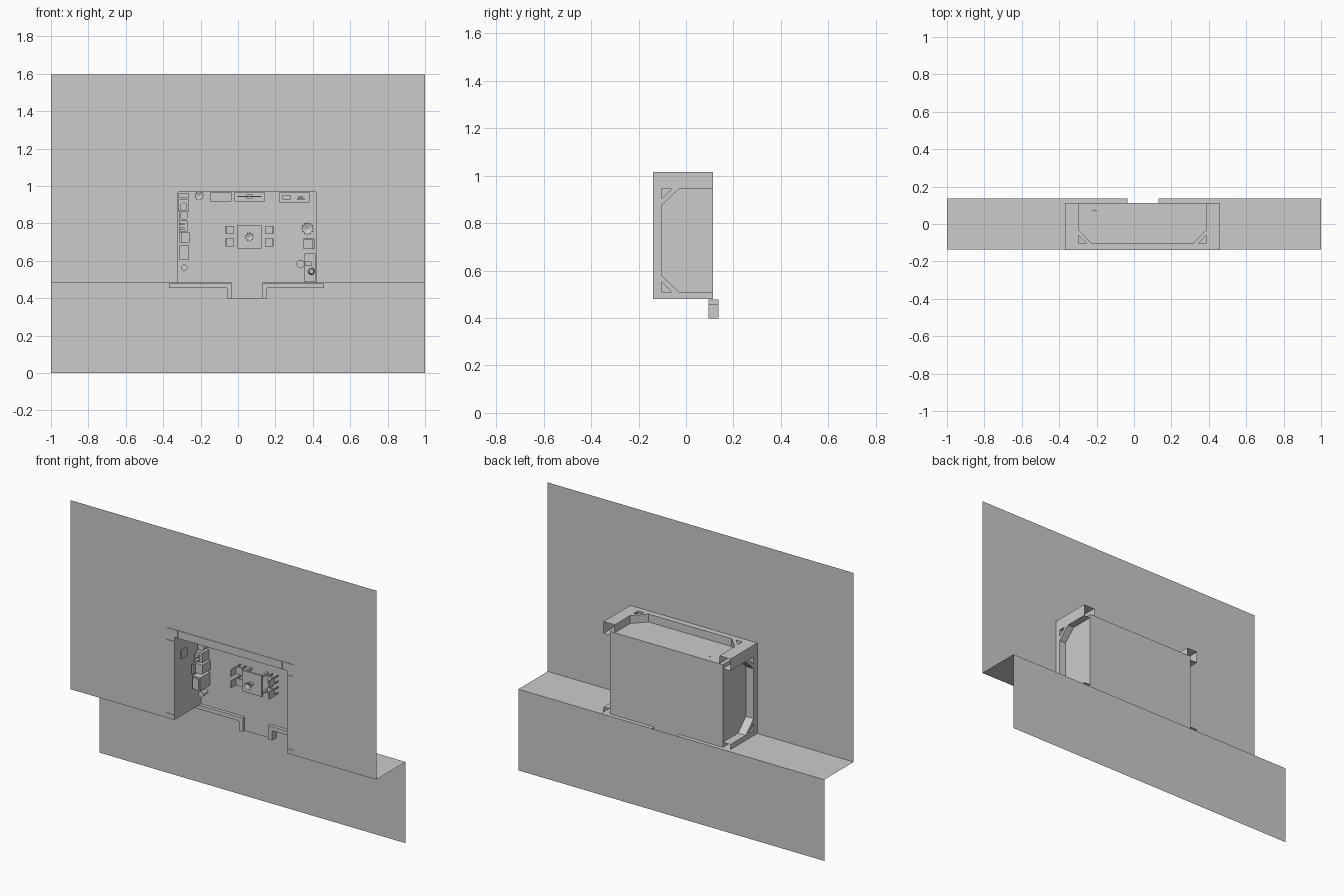
import bpy, bmesh, math
from mathutils import Vector, Matrix

cube = bpy.data.objects.get("Cube")
if cube:
    bpy.data.objects.remove(cube)

grey = bpy.data.materials.new("plain_grey")
grey.use_nodes = True
colour = (0.6, 0.6, 0.6, 1)
grey.diffuse_color = colour
grey.node_tree.nodes["Principled BSDF"].inputs["Base Color"].default_value = colour

# Room limits: left/right walls, bottom/top, floor and opening depth
X0, X1, Z0, Z1 = -0.32, 0.417, 0.48, 0.968
FLOOR, FACE, BACK = 0.113, -0.137, 0.137
OX0, OX1, OZ1 = -0.37, 0.46, 1.015


def finish(name, bm, smooth=False):
    mesh = bpy.data.meshes.new(name)
    bm.to_mesh(mesh)
    bm.free()
    mesh.materials.append(grey)
    ob = bpy.data.objects.new(name, mesh)
    bpy.context.collection.objects.link(ob)
    if smooth:
        bpy.context.view_layer.objects.active = ob
        ob.select_set(True)
        bpy.ops.object.shade_smooth_by_angle(angle=math.radians(40))
        ob.select_set(False)
    return ob


def sheets(name, polys):
    bm = bmesh.new()
    for poly in polys:
        bm.faces.new([bm.verts.new(p) for p in poly])
    bmesh.ops.remove_doubles(bm, verts=bm.verts, dist=0.0001)
    return finish(name, bm)


def across_y(y, x0, x1, z0, z1):
    return [(x0, y, z0), (x1, y, z0), (x1, y, z1), (x0, y, z1)]


def add_box(bm, x0, x1, y0, y1, z0, z1):
    size = Matrix.Diagonal((x1 - x0, y1 - y0, z1 - z0, 1))
    mid = Matrix.Translation(((x0 + x1) / 2, (y0 + y1) / 2, (z0 + z1) / 2))
    bmesh.ops.create_cube(bm, size=1, matrix=mid @ size)


def boxes(name, items):
    bm = bmesh.new()
    for item in items:
        add_box(bm, *item)
    return finish(name, bm)


def standing(x0, x1, z0, z1, high, low=0):
    """Box limits for something standing on the room floor."""
    return (x0, x1, FLOOR - high, FLOOR - low, z0, z1)


def round_part(name, x, z, low, high, r0, r1):
    bm = bmesh.new()
    turn = Matrix.Translation((x, FLOOR - (low + high) / 2, z)) @ Matrix.Rotation(math.pi / 2, 4, 'X')
    bmesh.ops.create_cone(bm, cap_ends=True, segments=16, radius1=r0, radius2=r1,
                          depth=high - low, matrix=turn)
    return finish(name, bm, True)


def plant(name, x, z, r, low, leaves=9):
    round_part(name + "_pot", x, z, low, low + r, r * 0.4, r * 0.55)
    bm = bmesh.new()
    for i in range(leaves):
        a = i * math.tau / leaves
        out = Vector((math.cos(a), 0, math.sin(a)))
        side = Vector((-out.z, 0, out.x)) * r * 0.28
        root = Vector((x, FLOOR - low - r, z))
        mid = root + out * r * 0.6 + Vector((0, -r * 0.7, 0))
        tip = root + out * r + Vector((0, -r * 0.4, 0))
        bm.faces.new([bm.verts.new(p) for p in (root, mid + side, tip, mid - side)])
    finish(name + "_leaves", bm)


# Large backdrop: upper panel around the opening, ledge, lower panel
sheets("upper_panel", [across_y(FACE, -1, X0, Z0, 1.597), across_y(FACE, X1, 1, Z0, 1.597),
                       across_y(FACE, X0, X1, Z1, 1.597)])
sheets("ledge", [[(a, FACE, Z0), (b, FACE, Z0), (b, BACK, Z0), (a, BACK, Z0)]
                 for a, b in ((-1, OX0), (OX1, 1))])
sheets("lower_panel", [across_y(BACK, -1, 1, 0, Z0)])

# Room shell, open to the front
sheets("room_floor", [across_y(FLOOR, X0, X1, Z0, Z1)])
sheets("room_walls", [[(x, FACE, Z0), (x, FLOOR, Z0), (x, FLOOR, Z1), (x, FACE, Z1)]
                      for x in (X0, X1)]
       + [[(X0, FACE, Z1), (X1, FACE, Z1), (X1, FLOOR, Z1), (X0, FLOOR, Z1)]])


# Outer frames: two legs, a front spine and braced corners with triangular holes
def frame(name, u0, u1, leg0, leg1, place):
    front, spine = FACE - 0.003, -0.103
    a, b = u0 + leg0, u1 - leg1
    faces = [[(u0, front), (a, front), (a, FLOOR), (u0, FLOOR)],
             [(b, front), (u1, front), (u1, FLOOR), (b, FLOOR)],
             [(a, front), (b, front), (b, spine), (a, spine)]]
    rims = [((a, front), (a, FLOOR)), ((b, front), (b, FLOOR)), ((a, spine), (b, spine))]
    for u, s in ((a, 1), (b, -1)):
        brace = [(u + s * 0.042, spine), (u + s * 0.07, spine), (u, -0.03), (u, -0.06)]
        faces.append(brace)
        rims += [(brace[0], brace[3]), (brace[1], brace[2])]
    polys = [[place(u, v, 0) for u, v in f] for f in faces]
    polys += [[place(*p, 0), place(*q, 0), place(*q, 1), place(*p, 1)] for p, q in rims]
    sheets(name, polys)


frame("top_frame", OX0, OX1, 0.073, 0.073, lambda u, v, d: (u, v, Z1 if d else OZ1))
frame("right_frame", Z0, OZ1, 0.03, 0.07, lambda u, v, d: (X0 if d else OX0, v, u))
frame("left_frame", Z0, OZ1, 0.03, 0.07, lambda u, v, d: (X1 if d else OX1, v, u))
sheets("frame_feet", [[(a, FACE, Z0), (b, FACE, Z0), (b, FLOOR, Z0), (a, FLOOR, Z0)]
                      for a, b in ((OX0, X0), (X1, OX1))])

# Low border walls and the entrance path between them
border = []
for outer, inner, gap in ((OX0, -0.06, -0.035), (OX1, 0.155, 0.13)):
    border.append((min(outer, inner), max(outer, inner), 0.095, 0.136, 0.455, 0.479))
    border.append((min(inner, gap), max(inner, gap), 0.095, 0.136, 0.397, 0.479))
boxes("border_walls", border)
sheets("entrance_path", [across_y(FLOOR, -0.035, 0.13, 0.397, Z0)])

# Dining table
tx, tz, half = 0.061, 0.728, 0.064
legs = [standing(tx + s * 0.053 - 0.006, tx + s * 0.053 + 0.006,
                 tz + t * 0.05 - 0.006, tz + t * 0.05 + 0.006, 0.06)
        for s in (-1, 1) for t in (-1, 1)]
boxes("dining_table", legs + [standing(tx - half, tx + half, tz - 0.062, tz + 0.062, 0.07, 0.058)])
plant("table_flowers", tx, tz, 0.026, 0.07)

# Four chairs with backs away from the table
for side, cx in ((-1, -0.043), (1, 0.166)):
    for row, cz in (("upper", 0.765), ("lower", 0.697)):
        parts = [standing(cx - 0.022, cx + 0.022, cz - 0.021, cz + 0.021, 0.045, 0.037)]
        for s in (-1, 1):
            for t in (-1, 1):
                lx, lz = cx + s * 0.018, cz + t * 0.017
                parts.append(standing(lx - 0.003, lx + 0.003, lz - 0.003, lz + 0.003, 0.038))
        bx = cx + side * 0.02
        parts.append(standing(bx - 0.003, bx + 0.003, cz - 0.021, cz + 0.021, 0.09, 0.045))
        boxes(row + ("_right" if side < 0 else "_left") + "_chair", parts)

# Furniture along the top wall
boxes("sideboard", [standing(-0.15, -0.035, 0.917, 0.965, 0.05)])
boxes("screen_stand", [standing(-0.02, 0.142, 0.917, 0.966, 0.035)])
boxes("screen", [standing(-0.003, 0.125, 0.94, 0.946, 0.11, 0.045),
                 standing(0.045, 0.077, 0.932, 0.954, 0.045, 0.035)])
boxes("desk", [standing(0.222, 0.382, 0.912, 0.966, 0.07, 0.06)]
      + [standing(x, x + 0.008, 0.914, 0.964, 0.06) for x in (0.224, 0.372)])
boxes("desk_items", [standing(0.237, 0.282, 0.927, 0.951, 0.085, 0.07),
                     standing(0.315, 0.355, 0.925, 0.934, 0.08, 0.07),
                     standing(0.322, 0.348, 0.938, 0.944, 0.1, 0.07)])
plant("corner_plant", -0.208, 0.948, 0.027, 0)

# Furniture along the right wall
boxes("tall_shelf", [standing(X0 + 0.003, -0.263, 0.86, 0.962, 0.04)]
      + [standing(X0 + 0.012, -0.275, z, z + 0.014, 0.065, 0.04) for z in (0.925, 0.87)])
round_part("shelf_bowl", -0.29, 0.893, 0.04, 0.07, 0.012, 0.018)
round_part("round_stool", -0.288, 0.842, 0, 0.05, 0.022, 0.022)
boxes("kitchen_counter", [standing(X0 + 0.005, -0.27, 0.757, 0.815, 0.06)])
boxes("counter_items", [standing(-0.31, -0.285, z, z + 0.012, 0.08, 0.06) for z in (0.765, 0.79)])
boxes("stove", [standing(X0 + 0.007, -0.26, 0.697, 0.753, 0.075),
                standing(X0 + 0.007, -0.303, 0.697, 0.753, 0.1, 0.075)])
boxes("cupboard", [standing(X0 + 0.006, -0.263, 0.605, 0.682, 0.09),
                   standing(X0 + 0.014, -0.271, 0.613, 0.674, 0.095, 0.09)])
round_part("floor_vase", -0.287, 0.563, 0, 0.05, 0.012, 0.017)
boxes("wall_picture", [(X0, X0 + 0.006, -0.08, -0.025, 0.82, 0.87)])

# Furniture along the left wall
plant("large_plant", 0.372, 0.772, 0.036, 0, 12)
boxes("armchair", [standing(0.35, 0.41, 0.662, 0.72, 0.04),
                   standing(0.396, 0.41, 0.662, 0.72, 0.08, 0.04),
                   standing(0.35, 0.396, 0.71, 0.72, 0.055, 0.04)])
boxes("long_desk", [standing(0.355, 0.414, 0.486, 0.64, 0.07, 0.06)]
      + [standing(0.357, 0.412, z, z + 0.008, 0.06) for z in (0.488, 0.63)])
boxes("desk_books", [standing(0.36, 0.392, 0.572, 0.597, 0.08, 0.07)])
round_part("desk_stool", 0.334, 0.583, 0, 0.045, 0.022, 0.022)
round_part("desk_lamp", 0.393, 0.543, 0.07, 0.11, 0.019, 0.012)
